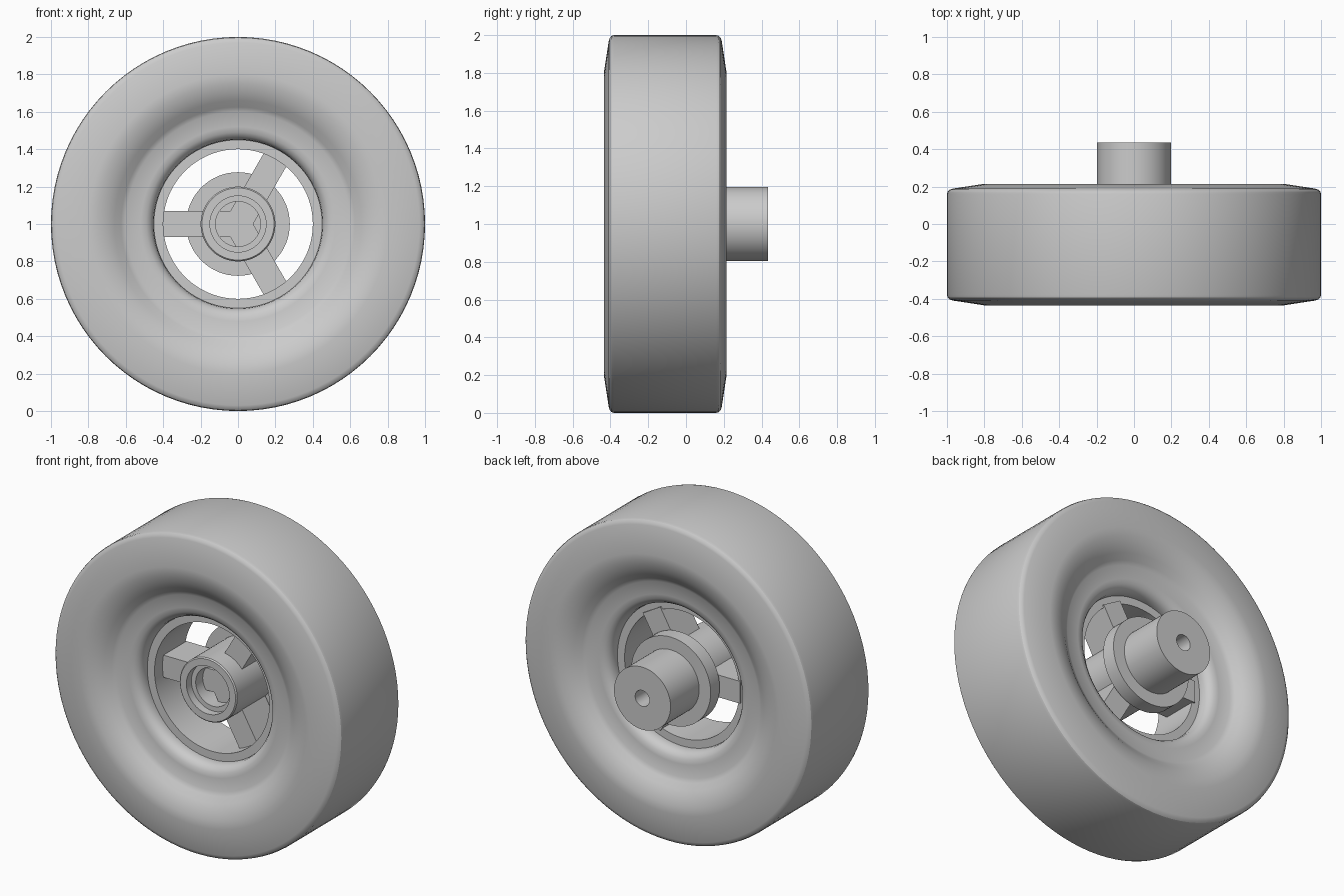
import bpy, bmesh, math
from mathutils import Matrix

if "Cube" in bpy.data.objects:
    bpy.data.objects.remove(bpy.data.objects["Cube"])

Z = 1.0        # axle height
MID = -0.11    # middle of the tyre along y


def finish(name, bm):
    bmesh.ops.remove_doubles(bm, verts=bm.verts, dist=1e-5)
    bmesh.ops.recalc_face_normals(bm, faces=bm.faces)
    mesh = bpy.data.meshes.new(name)
    bm.to_mesh(mesh)
    bm.free()
    ob = bpy.data.objects.new(name, mesh)
    bpy.context.collection.objects.link(ob)
    return ob


def lathe(name, profile, closed, steps):
    """Revolve (radius, y) points around the axle."""
    bm = bmesh.new()
    vs = [bm.verts.new((r, y, Z)) for r, y in profile]
    edges = [bm.edges.new(p) for p in zip(vs, vs[1:])]
    if closed:
        edges.append(bm.edges.new((vs[-1], vs[0])))
    bmesh.ops.spin(bm, geom=vs + edges, cent=(0, 0, Z), axis=(0, 1, 0),
                   angle=math.tau, steps=steps)
    ob = finish(name, bm)
    bpy.ops.object.select_all(action='DESELECT')
    ob.select_set(True)
    bpy.context.view_layer.objects.active = ob
    bpy.ops.object.shade_smooth_by_angle(angle=math.radians(30))
    return ob


# tyre with dished side walls and stepped rim: half profile, mirrored across its middle
half = [(1, .27), (.996, .284), (.985, .294), (.97, .299), (.8, .325),
        (.75, .319), (.70, .302), (.66, .28), (.625, .253), (.6, .238),
        (.52, .235), (.49, .229), (.468, .214), (.454, .192), (.45, .165),
        (.45, .15), (.40, .15)]
tyre = [(r, MID - a) for r, a in half] + [(r, MID + a) for r, a in reversed(half)]
lathe("tyre", tyre, True, 96)

# hub with front socket, rear flange and axle stub with a small end hole
hub = [(0, .0), (.12, .0), (.12, -.25), (.15, -.25), (.15, -.30), (.193, -.30),
       (.2, -.293), (.2, .06), (.277, .06), (.277, .15), (.197, .15),
       (.197, .435), (.05, .435), (.05, .25), (0, .25)]
lathe("hub_and_axle", hub, False, 64)

# three spokes meeting inside the hub
for i in range(3):
    bm = bmesh.new()
    bmesh.ops.create_cube(bm, size=1)
    bm.transform(Matrix.Translation((0, 0, Z))
                 @ Matrix.Rotation(math.pi + i * math.tau / 3, 4, 'Y')
                 @ Matrix.Translation((.205, -.065, 0))
                 @ Matrix.Diagonal((.41, .23, .14, 1)))
    finish(f"spoke_{i + 1}", bm)
